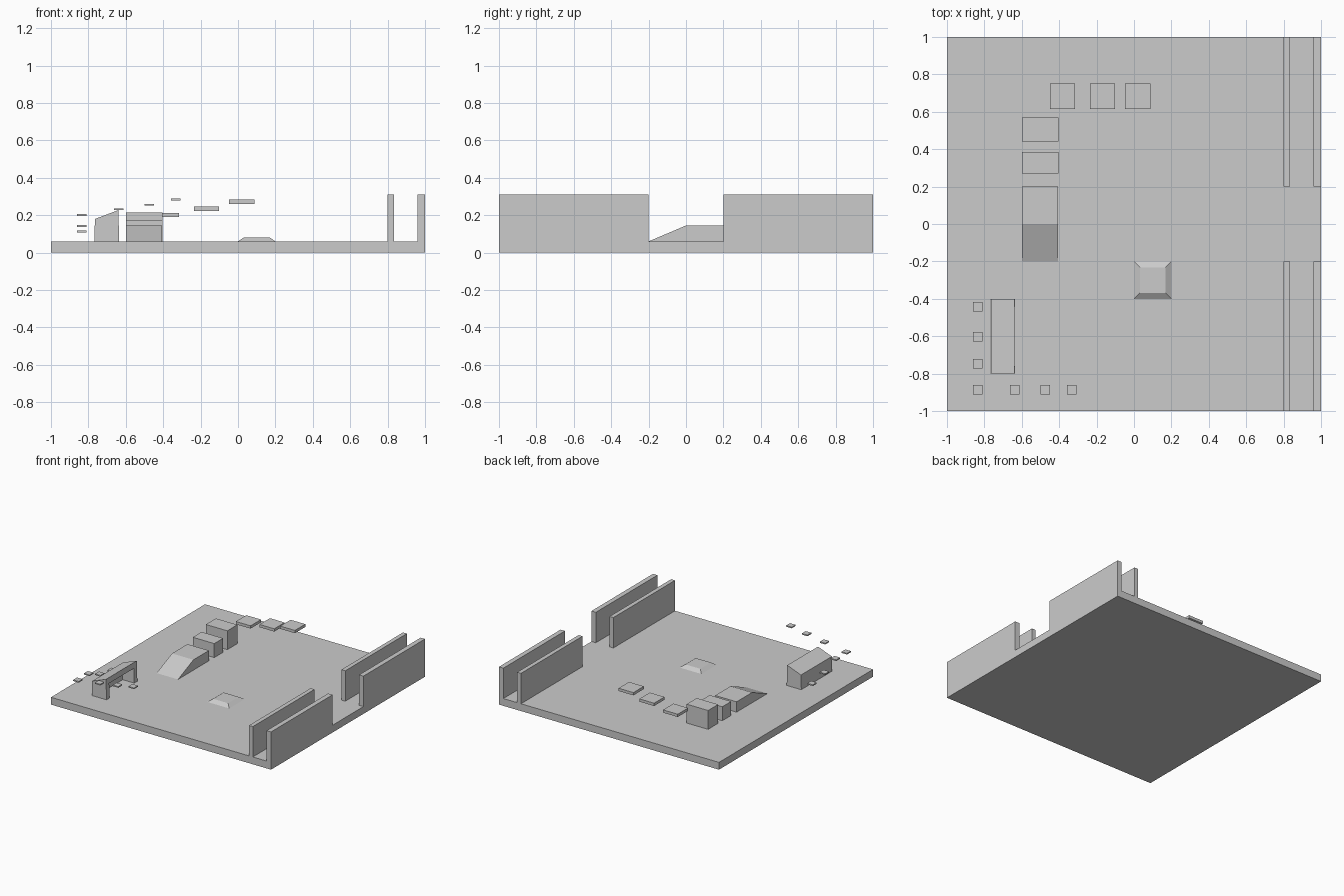
import bpy, bmesh

if "Cube" in bpy.data.objects:
    bpy.data.objects.remove(bpy.data.objects["Cube"])

GROUND = 0.06


def make_object(name, bm):
    bmesh.ops.recalc_face_normals(bm, faces=bm.faces)
    mesh = bpy.data.meshes.new(name)
    bm.to_mesh(mesh)
    bm.free()
    obj = bpy.data.objects.new(name, mesh)
    bpy.context.collection.objects.link(obj)
    return obj


def box(name, x0, x1, y0, y1, z0, z1, inset=0.0):
    """Axis-aligned box; inset pulls the top edges inwards."""
    bm = bmesh.new()
    bmesh.ops.create_cube(bm, size=1)
    for v in bm.verts:
        top = v.co.z > 0
        k = inset if top else 0
        v.co = (x1 - k if v.co.x > 0 else x0 + k,
                y1 - k if v.co.y > 0 else y0 + k,
                z1 if top else z0)
    return make_object(name, bm)


def prism(name, points, depth):
    """Extrude a closed 3D outline along the depth vector."""
    bm = bmesh.new()
    face = bm.faces.new([bm.verts.new(p) for p in points])
    ext = bmesh.ops.extrude_face_region(bm, geom=[face], use_keep_orig=True)
    verts = [g for g in ext["geom"] if isinstance(g, bmesh.types.BMVert)]
    bmesh.ops.translate(bm, verts=verts, vec=depth)
    return make_object(name, bm)


# Floor slab
box("floor", -1, 1, -1, 1, 0, GROUND)

# Two pairs of parallel corridor walls
for side, y0, y1 in (("front", -1, -0.2), ("back", 0.2, 1)):
    box(f"{side}_inner_wall", 0.80, 0.835, y0, y1, GROUND, 0.31)
    box(f"{side}_outer_wall", 0.96, 1.0, y0, y1, GROUND, 0.31)

# Ramp and the two steps behind it
prism("ramp", [(-0.6, -0.2, GROUND), (-0.6, 0.0, 0.145),
               (-0.6, 0.2, 0.145), (-0.6, 0.2, GROUND)], (0.195, 0, 0))
box("low_step", -0.6, -0.405, 0.27, 0.385, GROUND, 0.175)
box("high_step", -0.6, -0.405, 0.44, 0.57, GROUND, 0.215)

# Large floating platforms, rising to the right
for i, (x, z) in enumerate(((-0.45, 0.19), (-0.235, 0.223), (-0.047, 0.26))):
    box(f"large_platform_{i + 1}", x, x + 0.134, 0.615, 0.75, z, z + 0.023)

# Low pad with sloped sides
box("sloped_pad", 0.0, 0.2, -0.4, -0.2, GROUND, 0.082, inset=0.032)

# Shelter with slanted roof and an opening on its right side
shelter = prism("shelter", [(-0.768, -0.8, GROUND), (-0.765, -0.8, 0.18),
                            (-0.64, -0.8, 0.227), (-0.635, -0.8, GROUND)],
                (0, 0.4, 0))
cutter = box("shelter_cutter", -0.74, -0.6, -0.76, -0.44, 0.03, 0.18)
cutter.hide_render = True
cutter.hide_viewport = True
cut = shelter.modifiers.new("opening", "BOOLEAN")
cut.operation = "DIFFERENCE"
cut.object = cutter

# Small floating platforms around the shelter
SMALL = ((-0.835, -0.443, 0.113), (-0.835, -0.603, 0.143),
         (-0.835, -0.747, 0.202), (-0.835, -0.887, 0.202),
         (-0.638, -0.887, 0.232), (-0.475, -0.887, 0.256),
         (-0.332, -0.887, 0.283))
for i, (x, y, z) in enumerate(SMALL):
    box(f"small_platform_{i + 1}", x - 0.025, x + 0.025,
        y - 0.025, y + 0.025, z - 0.005, z + 0.005)
